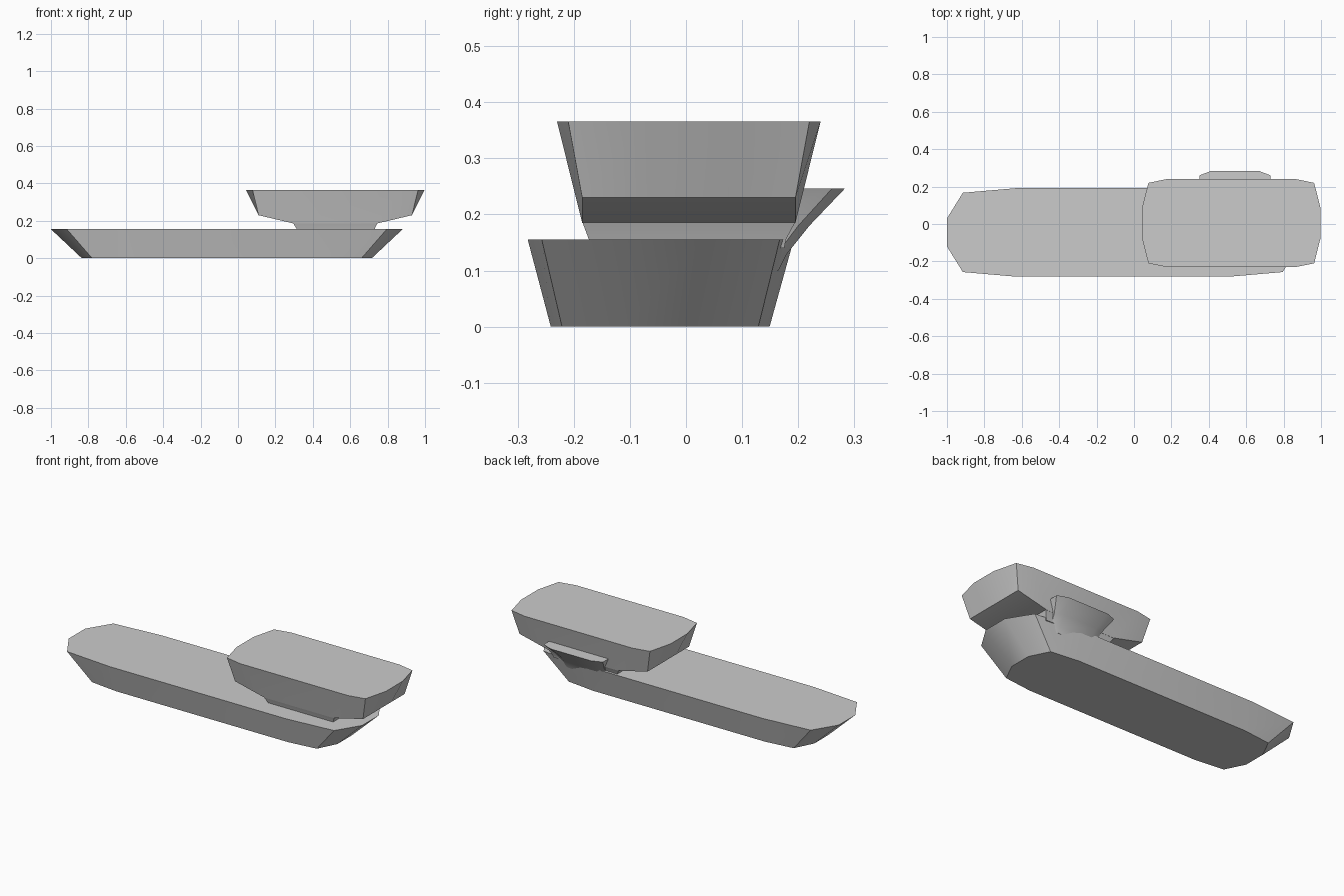
import bpy, bmesh, math

if "Cube" in bpy.data.objects:
    bpy.data.objects.remove(bpy.data.objects["Cube"])


def loft(name, rings, smooth=True):
    """Skin a stack of equal-length rings and cap both ends."""
    bm = bmesh.new()
    rows = [[bm.verts.new(p) for p in ring] for ring in rings]
    n = len(rows[0])
    for a, b in zip(rows, rows[1:]):
        for i in range(n):
            j = (i + 1) % n
            bm.faces.new((a[i], a[j], b[j], b[i]))
    bm.faces.new(rows[0][::-1])
    bm.faces.new(rows[-1])
    bmesh.ops.recalc_face_normals(bm, faces=bm.faces)
    return finish(name, bm, smooth)


def finish(name, bm, smooth=True):
    me = bpy.data.meshes.new(name)
    bm.to_mesh(me)
    bm.free()
    ob = bpy.data.objects.new(name, me)
    bpy.context.collection.objects.link(ob)
    if smooth:
        bpy.ops.object.select_all(action='DESELECT')
        ob.select_set(True)
        bpy.context.view_layer.objects.active = ob
        bpy.ops.object.shade_smooth_by_angle(angle=math.radians(35))
    return ob


def mirrored_ring(cx, cy, quarter):
    """Mirror a quarter outline (x, y, z) over both axes into a closed ring."""
    q = quarter
    half = q + [(-x, y, z) for x, y, z in reversed(q)]
    full = half + [(x, -y, z) for x, y, z in reversed(half)]
    return [(cx + x, cy + y, z) for x, y, z in full]


# Long lower block with chamfered ends and sloping walls
H = 0.155
loft("lower_block", [
    mirrored_ring(-0.06, -0.046, [(0.775, 0.065, 0), (0.72, 0.175, 0), (0.55, 0.195, 0)]),
    mirrored_ring(-0.06, -0.045, [(0.94, 0.075, H), (0.855, 0.212, H), (0.565, 0.237, H)]),
])

# Upper block: curved top outline running down to a straight-ended keel base
cx, cy = 0.52, 0.005
bottom = mirrored_ring(cx, cy, [(0.41, 0.07, 0.23), (0.41, 0.19, 0.23), (0.22, 0.19, 0.185)])
top = mirrored_ring(cx, cy, [(0.478, 0.078, 0.366), (0.443, 0.215, 0.366), (0.345, 0.235, 0.366)])
bm = bmesh.new()
b = [bm.verts.new(p) for p in bottom]
t = [bm.verts.new(p) for p in top]
for i in range(12):
    j = (i + 1) % 12
    bm.faces.new((b[i], b[j], t[j], t[i]))
bm.faces.new(t)
for ids in ((0, 1, 2, 9, 10, 11), (2, 3, 8, 9), (3, 4, 5, 6, 7, 8)):
    bm.faces.new([b[i] for i in ids])
bmesh.ops.recalc_face_normals(bm, faces=bm.faces)
finish("upper_block", bm)

# Neck joining the two blocks
def box_ring(x0, x1, y0, y1, z):
    return [(x0, y0, z), (x1, y0, z), (x1, y1, z), (x0, y1, z)]

loft("neck", [box_ring(0.32, 0.725, -0.17, 0.175, 0.14),
              box_ring(0.315, 0.73, -0.173, 0.178, 0.155),
              box_ring(0.295, 0.745, -0.185, 0.195, 0.187)])

# Flared bracket at the back
def bracket_ring(w, w2, ya, yb, z, y0=0.1, c=0.54):
    return [(c - w, y0, z), (c + w, y0, z), (c + w, ya, z),
            (c + w2, yb, z), (c - w2, yb, z), (c - w, ya, z)]

loft("rear_bracket", [bracket_ring(0.145, 0.10, 0.15, 0.165, 0.10),
                      bracket_ring(0.145, 0.10, 0.162, 0.18, 0.13),
                      bracket_ring(0.155, 0.105, 0.20, 0.22, 0.18),
                      bracket_ring(0.19, 0.13, 0.26, 0.283, 0.246)])
